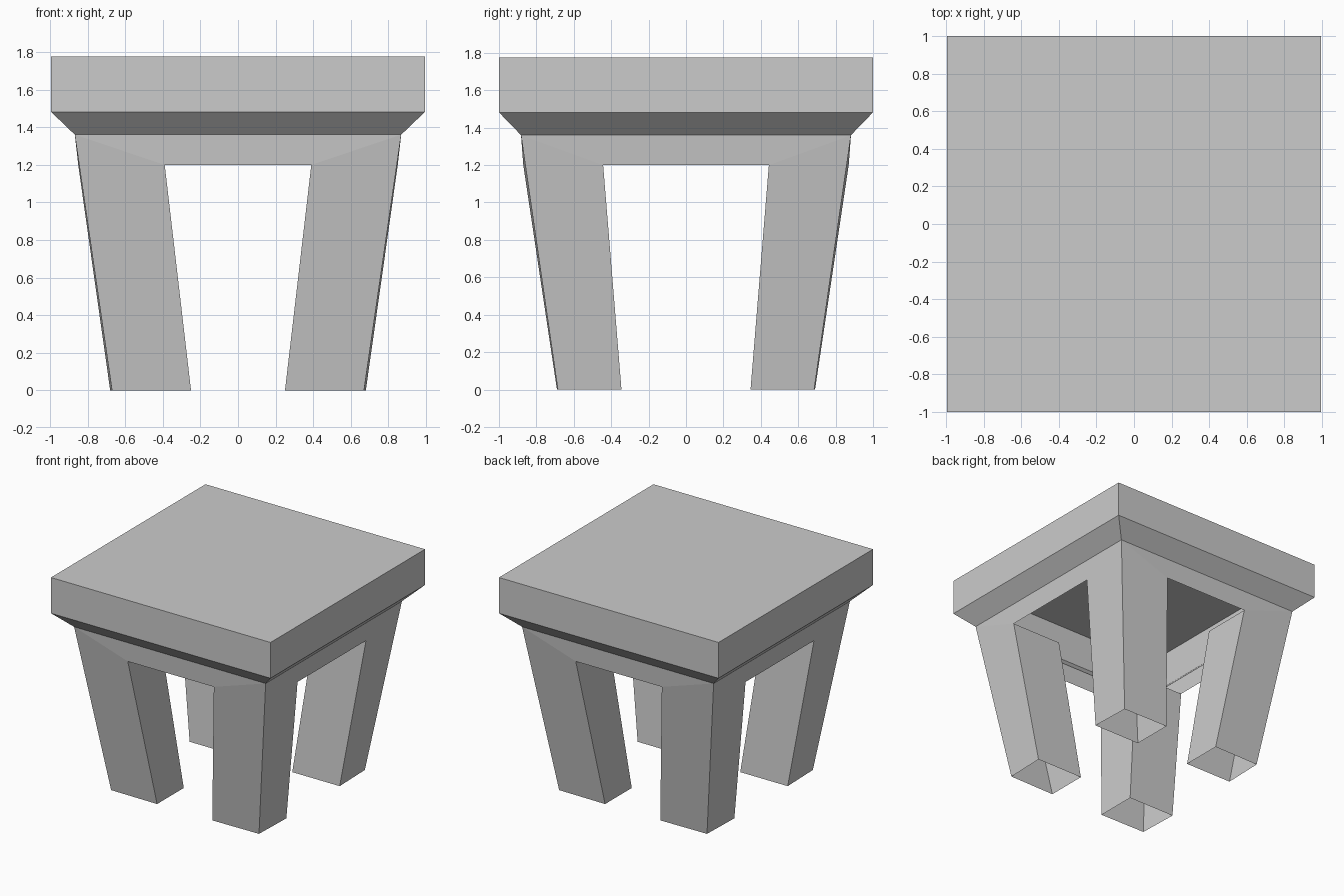
import bpy

if "Cube" in bpy.data.objects:
    bpy.data.objects.remove(bpy.data.objects["Cube"])


def make_part(name, verts, faces, mirror=False):
    mesh = bpy.data.meshes.new(name)
    mesh.from_pydata(verts, [], faces)
    mesh.update()
    obj = bpy.data.objects.new(name, mesh)
    bpy.context.collection.objects.link(obj)
    if mirror:
        mod = obj.modifiers.new("Mirror", 'MIRROR')
        mod.use_axis = (True, True, False)
        mod.merge_threshold = 0.001
    return obj


def ring(hx, hy, z):
    return [(-hx, -hy, z), (hx, -hy, z), (hx, hy, z), (-hx, hy, z)]


# Tabletop: hollow slab with a chamfered lower rim, open underneath
rings = [(0.868, 0.882, 1.36), (0.995, 1.0, 1.482), (0.995, 1.0, 1.775)]
verts = [v for r in rings for v in ring(*r)]
faces = [(4 * k + i, 4 * k + (i + 1) % 4, 4 * k + 4 + (i + 1) % 4, 4 * k + 4 + i)
         for k in range(2) for i in range(4)]
faces.append((8, 9, 10, 11))
make_part("tabletop", verts, faces)

# Shared points of the front right quarter
corner = (0.868, -0.882, 1.36)
front_top = (0.39, -0.87, 1.2)
side_top = (0.85, -0.443, 1.2)
inner_top = (0.39, -0.443, 1.2)
foot = [(0.67, -0.685, 0), (0.25, -0.69, 0), (0.25, -0.345, 0), (0.68, -0.345, 0)]

# Apron: thin sheet on all four sides
make_part("apron",
          [corner, (0, -0.882, 1.36), (0, -0.87, 1.2), front_top,
           side_top, (0.85, 0, 1.2), (0.868, 0, 1.36)],
          [(1, 2, 3, 0), (0, 4, 5, 6)], mirror=True)

# Legs: tapered hollow tubes, open at the foot
make_part("legs",
          [corner, front_top, inner_top, side_top] + foot,
          [(i, (i + 1) % 4, 4 + (i + 1) % 4, 4 + i) for i in range(4)],
          mirror=True)
